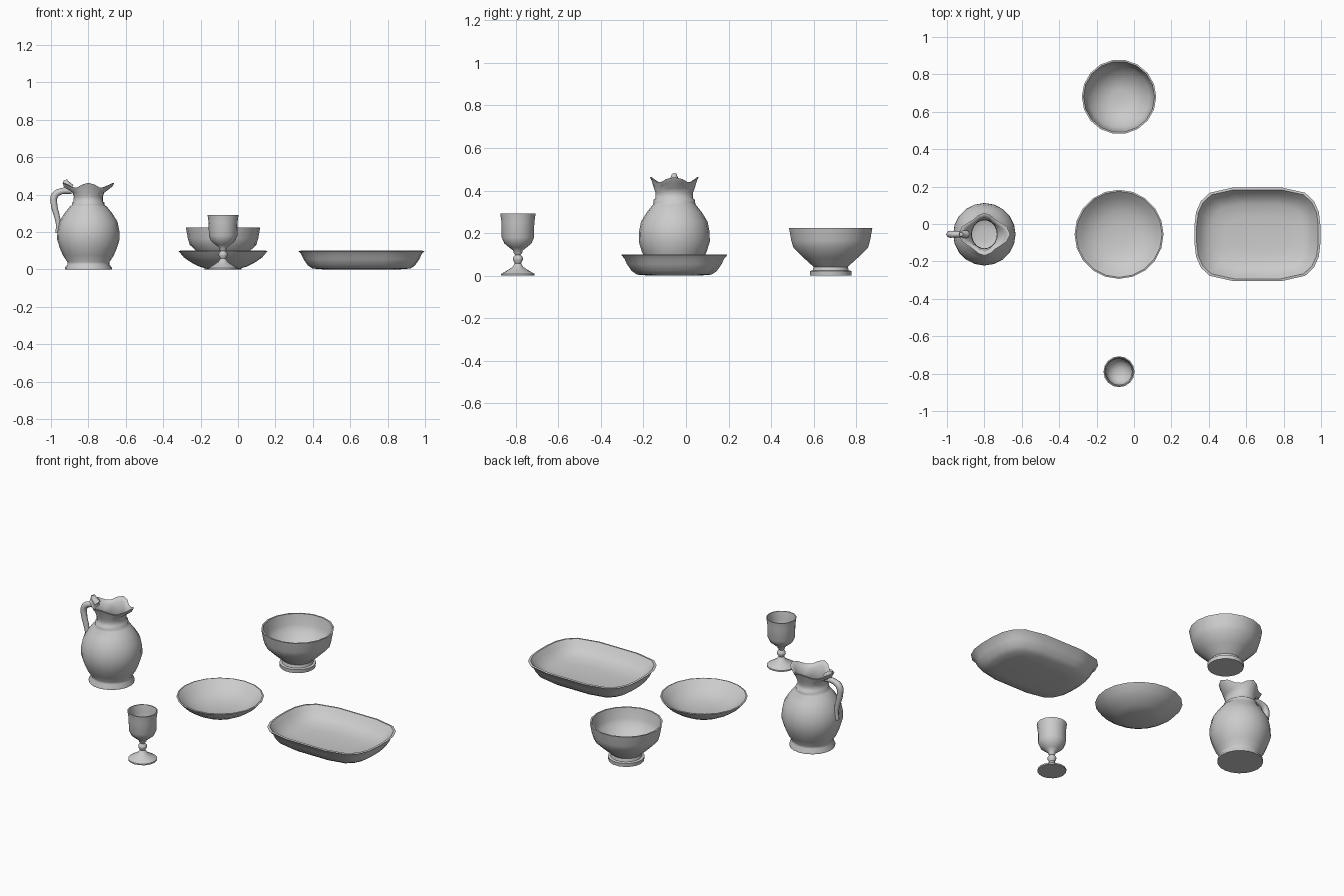
import bpy, bmesh
from math import cos, sin, pi, radians
from mathutils import Vector

cube = bpy.data.objects.get("Cube")
if cube:
    bpy.data.objects.remove(cube, do_unlink=True)

glaze = bpy.data.materials.new("grey_glaze")
glaze.use_nodes = True
glaze.diffuse_color = (0.6, 0.6, 0.6, 1)
glaze.node_tree.nodes["Principled BSDF"].inputs["Base Color"].default_value = (0.6, 0.6, 0.6, 1)


def smooth(obj, angle):
    bpy.ops.object.select_all(action='DESELECT')
    obj.select_set(True)
    bpy.context.view_layer.objects.active = obj
    bpy.ops.object.shade_smooth_by_angle(angle=radians(angle))


def loft(name, rings, location, angle=55):
    """Skin a stack of equal rings and cap both ends."""
    bm = bmesh.new()
    loops = [[bm.verts.new(p) for p in ring] for ring in rings]
    n = len(loops[0])
    for a, b in zip(loops, loops[1:]):
        for i in range(n):
            j = (i + 1) % n
            bm.faces.new((a[i], a[j], b[j], b[i]))
    bm.faces.new(loops[0][::-1])
    bm.faces.new(loops[-1])
    bmesh.ops.recalc_face_normals(bm, faces=bm.faces)
    mesh = bpy.data.meshes.new(name)
    bm.to_mesh(mesh)
    bm.free()
    mesh.materials.append(glaze)
    obj = bpy.data.objects.new(name, mesh)
    obj.location = location
    bpy.context.collection.objects.link(obj)
    smooth(obj, angle)
    return obj


def circle(r, z, n):
    return [(r * cos(2 * pi * i / n), r * sin(2 * pi * i / n), z) for i in range(n)]


def lathe(name, profile, location, n=16):
    return loft(name, [circle(r, z, n) for r, z in profile], location)


# Goblet: foot, knopped stem, cup and hollow inside
lathe("goblet", [(.079, 0), (.079, .008), (.055, .022), (.026, .04), (.015, .058),
                 (.024, .075), (.024, .085), (.013, .098), (.02, .108), (.022, .118),
                 (.04, .132), (.064, .152), (.076, .18), (.077, .25), (.083, .292),
                 (.077, .292), (.07, .25), (.069, .185), (.052, .155), (.02, .142)],
      (-.08, -.79, 0))

# Footed bowl
lathe("bowl", [(.098, 0), (.1, .022), (.086, .025), (.082, .042), (.13, .085),
               (.178, .132), (.188, .165), (.199, .225), (.19, .225), (.178, .165),
               (.166, .135), (.13, .1), (.09, .07), (.04, .06)],
      (-.08, .68, 0), 18)

# Round plate
lathe("plate", [(.08, .002), (.13, .016), (.175, .04), (.21, .065), (.238, .098),
                (.23, .1), (.2, .072), (.165, .048), (.12, .03), (.06, .02)],
      (-.08, -.055, 0), 20)

# Platter: rounded rectangle outline mirrored from one quarter
quarter = [(.337, .045), (.328, .12), (.302, .178), (.255, .222), (.13, .25)]
half = quarter + [(-x, y) for x, y in reversed(quarter)]
outline = half + [(-x, -y) for x, y in half]


def platter_ring(inset, z):
    sx, sy = 1 - inset / .337, 1 - inset / .25
    return [(x * sx, y * sy, z) for x, y in outline]


loft("platter", [platter_ring(d, z) for d, z in
                 [(.14, 0), (.075, .005), (.05, .022), (.027, .055), (.016, .08), (0, .098),
                  (.012, .1), (.03, .075), (.055, .048), (.09, .03), (.16, .02)]],
     (.66, -.055, 0))

# Jug: round body, slightly oval neck, waved rim with pointed lips
JUG = (-.8, -.055, 0)


def neck(r, z, n=20):
    return [(x * .94, y * 1.06, h) for x, y, h in circle(r, z, n)]


def rim(inset, drop, n=20):
    ring = []
    for i in range(n):
        a = 2 * pi * i / n
        r = .113 + .012 * cos(2 * a) + .013 * cos(4 * a) - inset
        ring.append((r * cos(a), r * sin(a), .45 + .013 * cos(4 * a) - drop))
    return ring


body = [(.125, 0), (.125, .01), (.112, .026), (.113, .04), (.136, .075), (.153, .115),
        (.167, .16), (.166, .205), (.156, .255), (.128, .3), (.1, .335)]
rings = [circle(r, z, 20) for r, z in body]
rings += [neck(r, z) for r, z in [(.092, .345), (.093, .356), (.084, .362), (.083, .39), (.09, .41)]]
rings += [rim(.008, .018), rim(0, 0), rim(.008, 0), rim(.025, .018)]
rings += [neck(r, z) for r, z in [(.074, .395), (.071, .36)]]
rings += [circle(r, z, 20) for r, z in [(.09, .33), (.14, .26), (.152, .2), (.14, .12), (.1, .05), (.04, .04)]]
loft("jug", rings, JUG, 70)


def tube(name, points, thickness):
    """Swept rod through (x, z, relative radius) points."""
    curve = bpy.data.curves.new(name, 'CURVE')
    curve.dimensions = '3D'
    curve.bevel_depth = thickness
    curve.bevel_resolution = 2
    curve.resolution_u = 4
    curve.use_fill_caps = True
    spline = curve.splines.new('BEZIER')
    spline.bezier_points.add(len(points) - 1)
    for p, (x, z, r) in zip(spline.bezier_points, points):
        p.co = Vector((x, JUG[1], z))
        p.radius = r
        p.handle_left_type = p.handle_right_type = 'AUTO'
    obj = bpy.data.objects.new(name, curve)
    bpy.context.collection.objects.link(obj)
    bpy.ops.object.select_all(action='DESELECT')
    obj.select_set(True)
    bpy.context.view_layer.objects.active = obj
    bpy.ops.object.convert(target='MESH')
    obj.data.materials.clear()
    obj.data.materials.append(glaze)
    smooth(obj, 60)


# Jug handle and thumb rest
tube("jug_handle", [(-.89, .42, 1), (-.945, .418, 1), (-.98, .395, 1.15), (-.983, .345, 1.05),
                    (-.967, .28, .9), (-.96, .235, .8), (-.966, .195, .7)], .0165)
tube("jug_thumb_rest", [(-.895, .435, 1.2), (-.915, .455, 1.1), (-.924, .478, .6)], .018)
